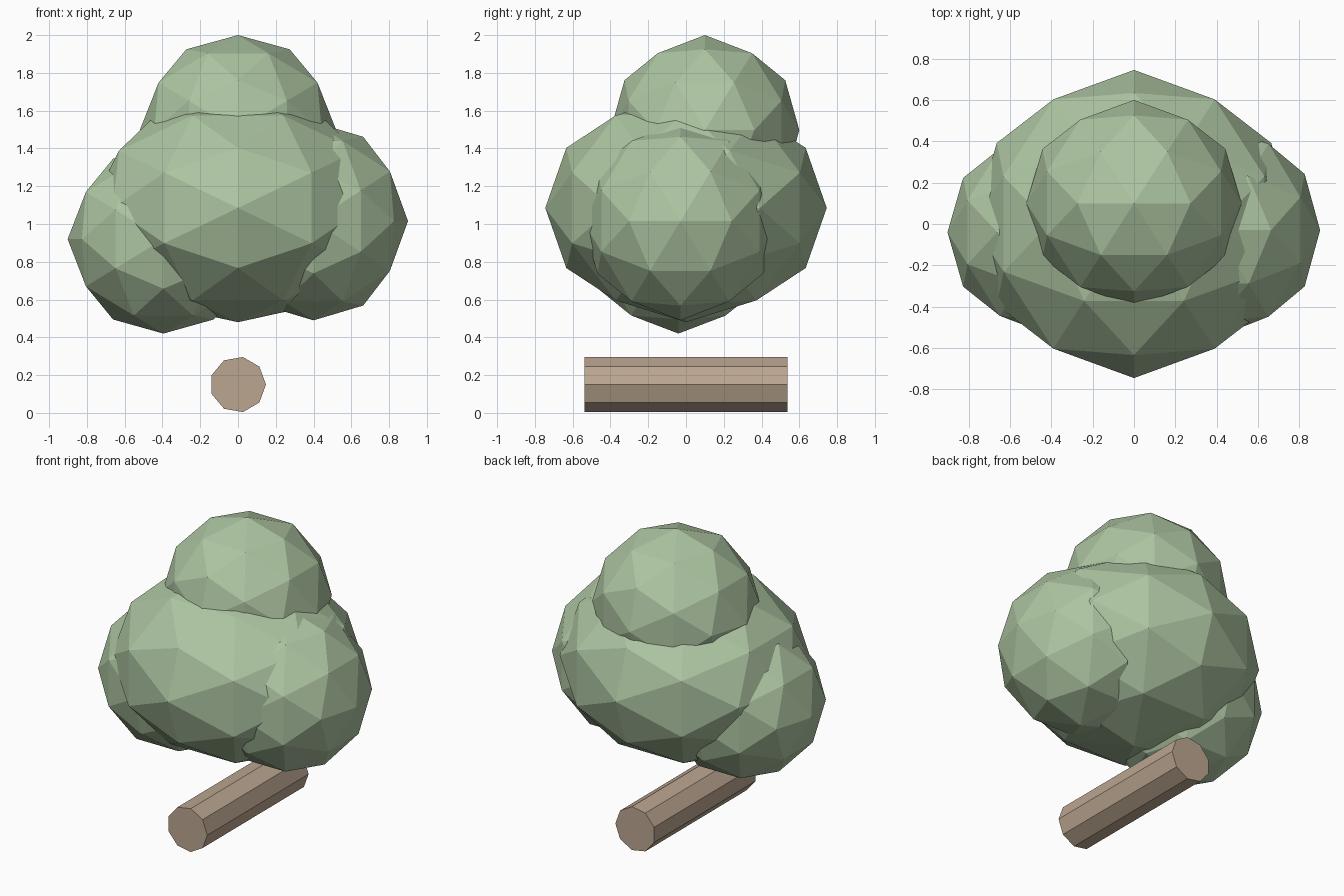
import bpy, bmesh
from math import cos, sin, atan, tau, sqrt
from mathutils import Matrix

if "Cube" in bpy.data.objects:
    bpy.data.objects.remove(bpy.data.objects["Cube"])


def material(name, rgb):
    m = bpy.data.materials.new(name)
    m.diffuse_color = (*rgb, 1)
    m.use_nodes = True
    m.node_tree.nodes["Principled BSDF"].inputs["Base Color"].default_value = m.diffuse_color
    return m


def finish(name, bm, mat):
    bmesh.ops.recalc_face_normals(bm, faces=bm.faces)
    mesh = bpy.data.meshes.new(name)
    bm.to_mesh(mesh)
    bm.free()
    mesh.materials.append(mat)
    ob = bpy.data.objects.new(name, mesh)
    bpy.context.collection.objects.link(ob)
    return ob


# Icosphere turned so that its edge midpoints lie on the axes
TURN = Matrix.Rotation(-atan(2 / (1 + sqrt(5))), 4, 'Y')


def leaf_clump(name, centre, radii, mat):
    bm = bmesh.new()
    bmesh.ops.create_icosphere(bm, subdivisions=2, radius=1)
    bm.transform(Matrix.Translation(centre) @ Matrix.Diagonal((*radii, 1)) @ TURN)
    return finish(name, bm, mat)


green = material("leaf_green", (0.42, 0.56, 0.36))
brown = material("bark_brown", (0.50, 0.38, 0.28))

# Foliage clumps
leaf_clump("foliage_main", (0, 0, 1.085), (0.78, 0.745, 0.605), green)
leaf_clump("foliage_top", (0, 0.10, 1.497), (0.52, 0.50, 0.503), green)
leaf_clump("foliage_right", (0.40, -0.03, 1.015), (0.50, 0.517, 0.525), green)
leaf_clump("foliage_left", (-0.395, -0.04, 0.92), (0.507, 0.50, 0.50), green)

# Nine-sided trunk lying along y
bm = bmesh.new()
R, HALF, SIDES = 0.148, 0.537, 9
ring = [bm.verts.new((R * cos(tau * i / SIDES), -HALF, 0.15 + R * sin(tau * i / SIDES)))
        for i in range(SIDES)]
cap = bm.faces.new(ring)
ext = bmesh.ops.extrude_face_region(bm, geom=[cap], use_keep_orig=True)
bmesh.ops.translate(bm, vec=(0, 2 * HALF, 0),
                    verts=[v for v in ext["geom"] if isinstance(v, bmesh.types.BMVert)])
finish("trunk", bm, brown)
